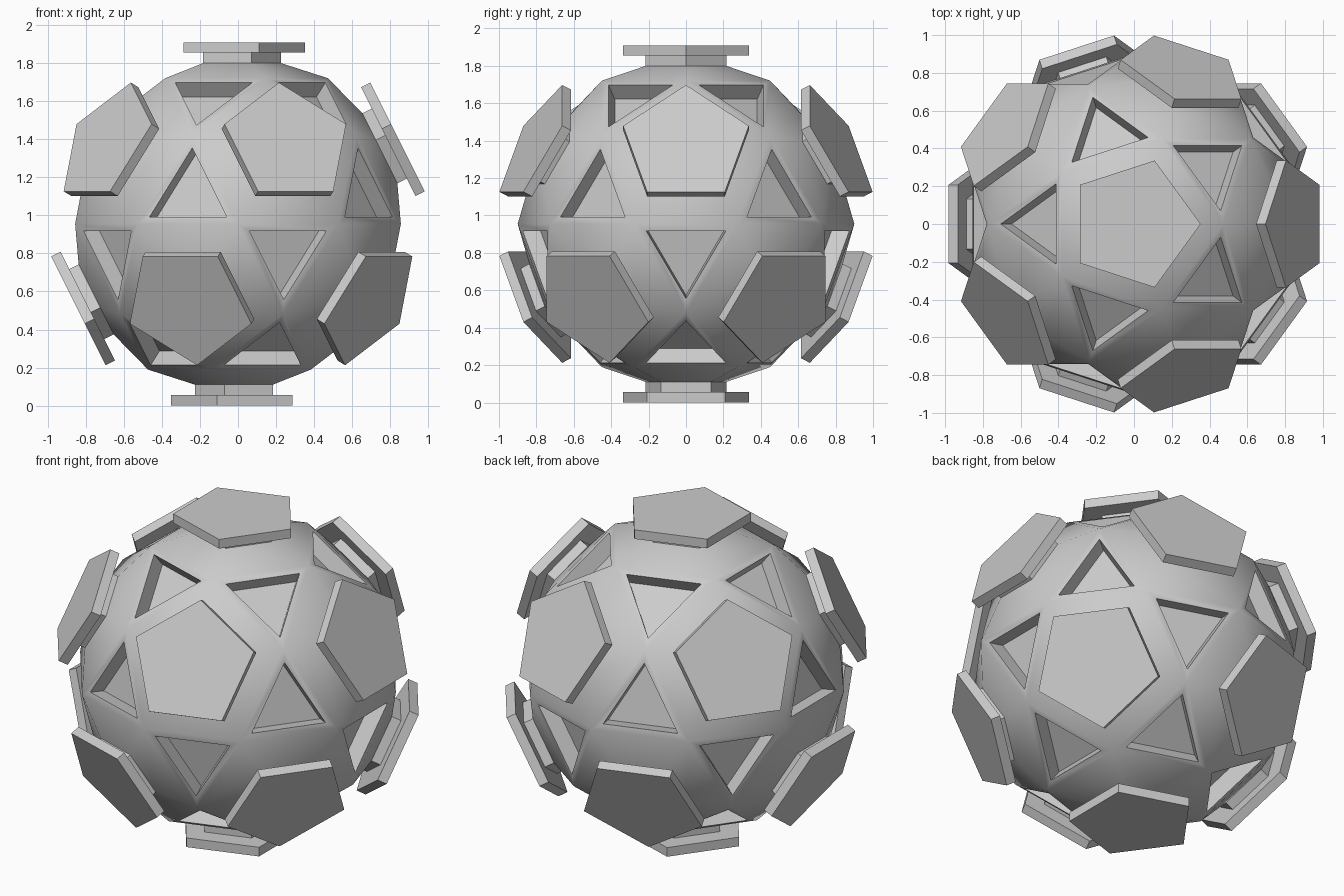
import bpy, bmesh
from math import radians, sin, cos, atan
from mathutils import Vector

if "Cube" in bpy.data.objects:
    bpy.data.objects.remove(bpy.data.objects["Cube"])

R = 0.90          # corner radius of the faceted ball
CENTRE_Z = 0.955


def direction(azimuth, elevation):
    return Vector((cos(elevation) * cos(azimuth), cos(elevation) * sin(azimuth), sin(elevation)))


def step(bm, faces, scale, depth):
    """Extrude every face on its own, scale it about its centre and move it outwards."""
    new = bmesh.ops.extrude_discrete_faces(bm, faces=faces)["faces"]
    for f in new:
        c = f.calc_center_median()
        n = c.normalized()
        for v in f.verts:
            v.co = c + (v.co - c) * scale + n * depth
    return new


# Axes of the twelve pentagons: two poles and two staggered rings
elev = atan(0.5)
axes = [Vector((0, 0, 1)), Vector((0, 0, -1))]
for k in range(5):
    axes.append(direction(radians(72 * k), elev))
    axes.append(direction(radians(72 * k + 36), -elev))

# Ball of 12 pentagons and 20 triangles: hull of the points between neighbouring axes
bm = bmesh.new()
for i, a in enumerate(axes):
    for b in axes[i + 1:]:
        if a.dot(b) > 0.4:
            bm.verts.new((a + b).normalized() * R)
bmesh.ops.convex_hull(bm, input=bm.verts[:])
bmesh.ops.dissolve_limit(bm, angle_limit=radians(2), verts=bm.verts[:], edges=bm.edges[:])
triangles = [f for f in bm.faces if len(f.verts) == 3]
pentagons = [f for f in bm.faces if len(f.verts) == 5]

# Triangular pockets: flat rim, then straight walls inwards
pockets = step(bm, triangles, 0.765, 0)
step(bm, pockets, 1, -0.095)

# Pentagon studs: sloped shoulder, neck, wide plate
shoulder = step(bm, pentagons, 0.48, 0.079)
neck = step(bm, shoulder, 1, 0.055)
under = step(bm, neck, 0.353 / 0.227, 0)
step(bm, under, 1, 0.055)

bmesh.ops.recalc_face_normals(bm, faces=bm.faces[:])
mesh = bpy.data.meshes.new("studded_ball")
bm.to_mesh(mesh)
bm.free()
ball = bpy.data.objects.new("studded_ball", mesh)
ball.location.z = CENTRE_Z
bpy.context.collection.objects.link(ball)
bpy.context.view_layer.objects.active = ball
ball.select_set(True)
bpy.ops.object.shade_smooth_by_angle(angle=radians(30))
